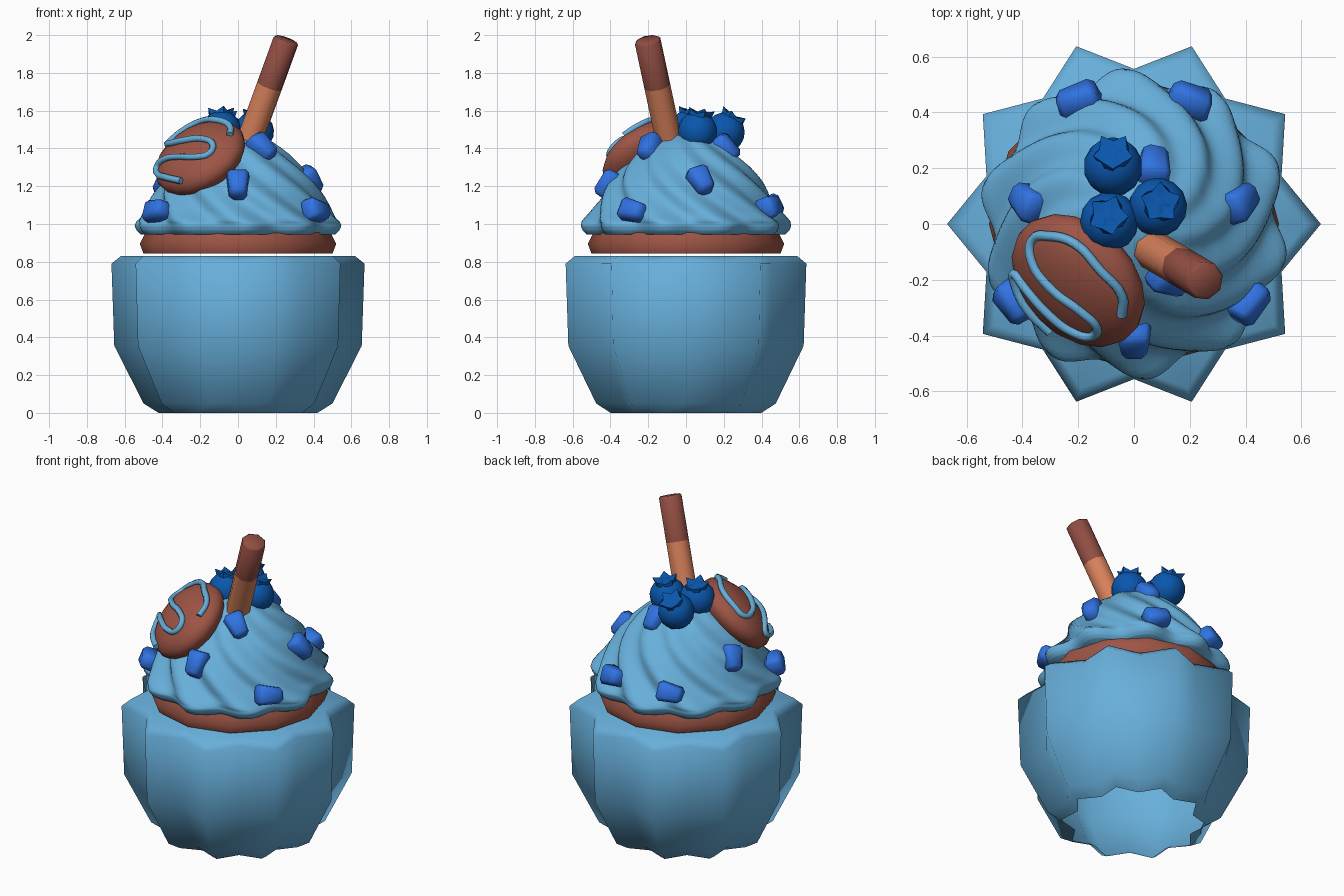
import bpy, bmesh, math
from mathutils import Vector, Matrix

if "Cube" in bpy.data.objects:
    bpy.data.objects.remove(bpy.data.objects["Cube"])


def material(name, rgb):
    m = bpy.data.materials.new(name)
    m.diffuse_color = (*rgb, 1)
    m.use_nodes = True
    m.node_tree.nodes["Principled BSDF"].inputs["Base Color"].default_value = m.diffuse_color
    return m


SKY = material("light_blue", (0.137, 0.43, 0.71))
BROWN = material("chocolate_brown", (0.34, 0.09, 0.06))
DARK = material("dark_brown", (0.28, 0.075, 0.055))
TAN = material("terracotta", (0.68, 0.22, 0.105))
BERRY = material("berry_blue", (0.003, 0.095, 0.42))
ROYAL = material("royal_blue", (0.03, 0.17, 0.76))


def finish(name, bm, mats, angle=None):
    bmesh.ops.recalc_face_normals(bm, faces=bm.faces)
    me = bpy.data.meshes.new(name)
    bm.to_mesh(me)
    bm.free()
    ob = bpy.data.objects.new(name, me)
    bpy.context.collection.objects.link(ob)
    for m in mats:
        me.materials.append(m)
    if angle is not None:
        bpy.ops.object.select_all(action='DESELECT')
        ob.select_set(True)
        bpy.context.view_layer.objects.active = ob
        bpy.ops.object.shade_smooth_by_angle(angle=math.radians(angle))
    return ob


def lathe(name, profile, n, mat, shape=lambda r, a, z, i: r, angle=50, open_bottom=False):
    """Stack rings along z; shape() changes the radius by angle."""
    bm = bmesh.new()
    rings = []
    for r, z in profile:
        ring = []
        for i in range(n):
            a = 2 * math.pi * i / n
            q = shape(r, a, z, i)
            ring.append(bm.verts.new((q * math.cos(a), q * math.sin(a), z)))
        rings.append(ring)
    for lo, hi in zip(rings, rings[1:]):
        for i in range(n):
            j = (i + 1) % n
            bm.faces.new((lo[i], lo[j], hi[j], hi[i]))
    caps = [(rings[-1], profile[-1][1])]
    if not open_bottom:
        caps.append((rings[0], profile[0][1]))
    for ring, z in caps:
        c = bm.verts.new((0, 0, z))
        for i in range(n):
            bm.faces.new((ring[i], ring[(i + 1) % n], c))
    return finish(name, bm, [mat], angle)


def frame(pos, direction):
    """Matrix with local z along a direction."""
    q = Vector(direction).normalized().to_track_quat('Z', 'Y')
    return Matrix.Translation(pos) @ q.to_matrix().to_4x4()


# Ten-pointed pleated cup, open underneath
lathe("paper_cup", [(0.42, 0), (0.50, 0.05), (0.655, 0.355), (0.67, 0.79), (0.62, 0.83)], 20, SKY,
      lambda r, a, z, i: r if i % 2 == 0 else r * 0.83, 180, open_bottom=True)

# Cake edge
lathe("cake", [(0.50, 0.843), (0.52, 0.895), (0.49, 0.955)], 12, BROWN)

# Swirled frosting dome with ten twisted ridges
def swirl(r, a, z, i):
    t = max(0, (z - 1.0) / 0.52)
    w = 0.5 + 0.5 * math.cos(10 * (a - math.radians(23) + 1.5 * t))
    return r * (0.945 + 0.11 * w * (1 - 0.4 * t))


dome = [(0.50, 0.945), (0.52, 0.965), (0.53, 0.99), (0.525, 1.015), (0.49, 1.06), (0.46, 1.11),
        (0.432, 1.16), (0.402, 1.21), (0.382, 1.24), (0.355, 1.275), (0.33, 1.305), (0.30, 1.335),
        (0.265, 1.37), (0.23, 1.40), (0.19, 1.43), (0.13, 1.465), (0.06, 1.495), (0.01, 1.505)]
fine = [(a[0] + (b[0] - a[0]) * s / 3, a[1] + (b[1] - a[1]) * s / 3)
        for a, b in zip(dome, dome[1:]) for s in range(3)] + dome[-1:]
lathe("frosting", fine, 160, SKY, swirl, 75)

# Candy chunks: tapered, bevelled blocks set into the frosting (x, y, z, spin in degrees)
chunks = [(-0.2, 0.445, 1.09, 80), (0.2, 0.445, 1.09, 100), (0.38, 0.08, 1.23, 20),
          (0.415, -0.28, 1.07, 80), (0, -0.415, 1.21, 0), (-0.43, -0.28, 1.07, 100),
          (-0.38, 0.08, 1.22, -20), (0.07, 0.21, 1.4, 10), (0.13, -0.195, 1.405, 25)]
for k, (x, y, z, spin) in enumerate(chunks):
    bm = bmesh.new()
    bmesh.ops.create_cube(bm, size=1)
    for v in bm.verts:
        taper = 1.0 if v.co.y > 0 else 0.72
        v.co = Vector((v.co.x * 0.13 * taper, v.co.y * 0.16, v.co.z * 0.1))
        if v.co.z > 0:
            v.co.x *= 0.9
            v.co.y *= 0.9
    bmesh.ops.bevel(bm, geom=bm.edges[:], offset=0.02, segments=1, affect='EDGES')
    up = 0.35 + 1.1 * max(0, z - 1.05) ** 0.8
    out = Vector((x, y, 0)).normalized() + Vector((0, 0, up))
    bm.transform(frame((x, y, z), out) @ Matrix.Rotation(math.radians(spin), 4, 'Z'))
    finish(f"candy_chunk_{k + 1}", bm, [ROYAL], 60)

# Berries with a five-pointed crown
berries = [((-0.075, 0.205, 1.485), (0, 0.45, 0.8)),
           ((-0.088, 0.01, 1.495), (-0.05, 0.2, 1)),
           ((0.085, 0.06, 1.49), (0.1, 0.15, 1))]
for k, (pos, axis) in enumerate(berries):
    bm = bmesh.new()
    bmesh.ops.create_uvsphere(bm, u_segments=14, v_segments=9, radius=0.106)
    low, high = [], []
    for s in range(10):
        a = 2 * math.pi * s / 10 + 0.3
        c, d = math.cos(a), math.sin(a)
        r, z = (0.075, 0.118) if s % 2 == 0 else (0.052, 0.098)
        low.append(bm.verts.new((c * 0.062, d * 0.062, 0.078)))
        high.append(bm.verts.new((c * r, d * r, z)))
    mid = bm.verts.new((0, 0, 0.1))
    for s in range(10):
        e = (s + 1) % 10
        bm.faces.new((low[s], low[e], high[e], high[s]))
        bm.faces.new((high[s], high[e], mid))
    bm.transform(frame(pos, axis))
    finish(f"berry_{k + 1}", bm, [BERRY], 60)

# Leaning flattened chocolate
C = Vector((-0.2, -0.203, 1.35))
U = Vector((1, -1, 0)).normalized()
N = Vector((-0.5, -0.5, 0.7071)).normalized()
V = N.cross(U)
basis = Matrix((U, V, N)).transposed().to_4x4()
R, H = 0.26, 0.122
bm = bmesh.new()
bmesh.ops.create_uvsphere(bm, u_segments=18, v_segments=12, radius=1)
bm.transform(Matrix.Translation(C) @ basis @ Matrix.Diagonal((R * 1.05, R * 0.98, H, 1)))
finish("chocolate_egg", bm, [BROWN], 60)

# Icing drizzle snaking over the chocolate
path = [(.2, .1), (.15, .17), (.03, .2), (-.1, .195), (-.19, .12), (-.22, .05), (-.17, .005), (-.05, .0),
        (.09, .02), (.165, .0), (.175, -.06), (.11, -.1), (0, -.11), (-.12, -.115), (-.18, -.14),
        (-.15, -.18), (-.06, -.215), (.06, -.23)]
cu = bpy.data.curves.new("drizzle_path", 'CURVE')
cu.dimensions = '3D'
cu.bevel_depth = 0.018
cu.bevel_resolution = 1
cu.use_fill_caps = True
cu.resolution_u = 4
sp = cu.splines.new('BEZIER')
sp.bezier_points.add(len(path) - 1)
for p, (u, v) in zip(sp.bezier_points, path):
    h = H * math.sqrt(max(0, 1 - (u * u + v * v) / R ** 2)) + 0.008
    p.co = C + U * u + V * v + N * h
    p.handle_left_type = p.handle_right_type = 'AUTO'
cu.materials.append(SKY)
bpy.context.collection.objects.link(bpy.data.objects.new("icing_drizzle", cu))

# Two-tone wafer stick
base, tip = Vector((0.01, -0.06, 1.3)), Vector((0.256, -0.205, 1.977))
L = (tip - base).length
bm = bmesh.new()
bmesh.ops.create_cone(bm, cap_ends=True, segments=8, radius1=0.071, radius2=0.071, depth=L,
                      matrix=Matrix.Translation((0, 0, L / 2)))
bmesh.ops.bevel(bm, geom=[e for e in bm.edges if all(v.co.z > L - 0.01 for v in e.verts)],
                offset=0.01, segments=1, affect='EDGES')
split = L * 0.635
bmesh.ops.bisect_plane(bm, geom=bm.verts[:] + bm.edges[:] + bm.faces[:],
                       plane_co=(0, 0, split), plane_no=(0, 0, 1))
for f in bm.faces:
    f.material_index = 1 if f.calc_center_median().z > split else 0
bm.transform(frame(base, tip - base))
finish("wafer_stick", bm, [TAN, DARK], 60)
